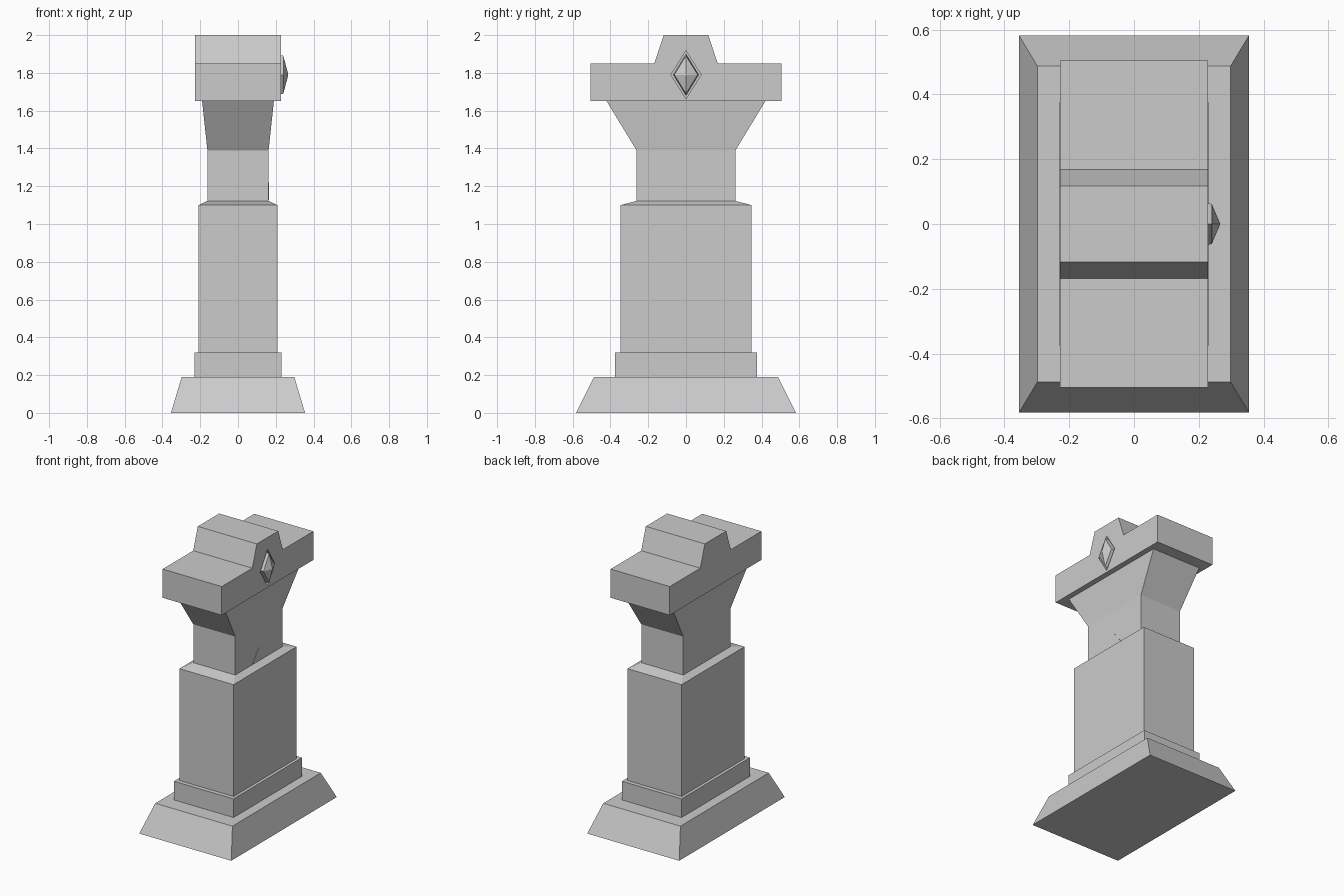
import bpy, bmesh

if "Cube" in bpy.data.objects:
    bpy.data.objects.remove(bpy.data.objects["Cube"])


def loft(name, rings):
    """Bridge equal-length point rings, capping both ends."""
    bm = bmesh.new()
    loops = [[bm.verts.new(p) for p in ring] for ring in rings]
    n = len(loops[0])
    for a, b in zip(loops, loops[1:]):
        for i in range(n):
            j = (i + 1) % n
            bm.faces.new((a[i], a[j], b[j], b[i]))
    bm.faces.new(loops[0][::-1])
    bm.faces.new(loops[-1])
    bmesh.ops.remove_doubles(bm, verts=bm.verts, dist=1e-5)
    bmesh.ops.recalc_face_normals(bm, faces=bm.faces)
    mesh = bpy.data.meshes.new(name)
    bm.to_mesh(mesh)
    bm.free()
    obj = bpy.data.objects.new(name, mesh)
    bpy.context.collection.objects.link(obj)
    return obj


def tier(name, sections):
    """Rectangular stack from (half_x, half_y, z) sections."""
    return loft(name, [[(-x, -y, z), (x, -y, z), (x, y, z), (-x, y, z)]
                       for x, y, z in sections])


def extrude_x(name, profile, x0, x1):
    return loft(name, [[(x, y, z) for y, z in profile] for x in (x0, x1)])


def diamond(x, hy, hz, zc=1.79):
    return [(x, -hy, zc), (x, 0, zc - hz), (x, hy, zc), (x, 0, zc + hz)]


# Pedestal, shaft and flared neck
tier("base", [(.355, .582, 0), (.298, .487, .19)])
tier("plinth", [(.23, .377, .19), (.23, .377, .32)])
tier("shaft", [(.209, .347, .32), (.209, .347, 1.10), (.163, .262, 1.122)])
tier("neck", [(.162, .262, 1.12), (.162, .262, 1.39), (.19, .42, 1.65)])

# Capped head with a raised middle
half = [(.505, 1.65), (.505, 1.85), (.168, 1.85), (.118, 2.0)]
head = extrude_x("head", half + [(-y, z) for y, z in reversed(half)], -.228, .228)

# Diamond socket cut into the right side
cutter = loft("socket_cutter", [diamond(.205, .08, .127), diamond(.3, .08, .127)])
cutter.hide_render = True
cutter.hide_set(True)
cut = head.modifiers.new("socket", 'BOOLEAN')
cut.operation = 'DIFFERENCE'
cut.solver = 'EXACT'
cut.object = cutter

# Faceted gem seated in the socket
gem = loft("gem", [diamond(.204, .067, .11), diamond(.24, .062, .1),
                   diamond(.265, .004, .006)])

# Small triangular emblem on the neck
extrude_x("neck_triangle", [(-.074, 1.128), (.074, 1.128), (0, 1.22)], .155, .165)
